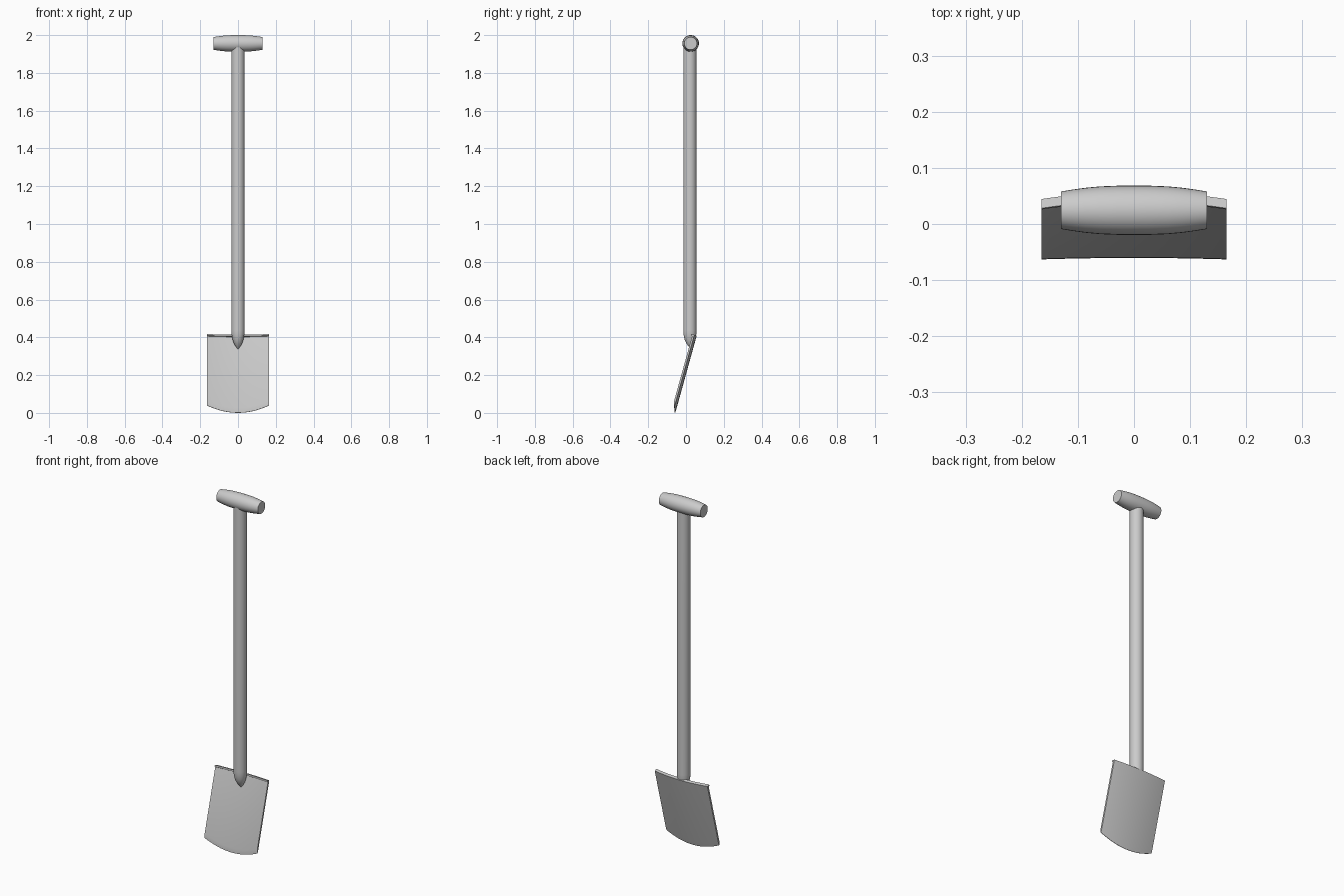
import bpy, bmesh, math

if "Cube" in bpy.data.objects:
    bpy.data.objects.remove(bpy.data.objects["Cube"])

def loft(name, rings, closed_caps=True):
    """Skin a list of equal-length closed rings and cap both ends."""
    bm = bmesh.new()
    vr = [[bm.verts.new(p) for p in r] for r in rings]
    n = len(rings[0])
    for a, b in zip(vr, vr[1:]):
        for i in range(n):
            j = (i + 1) % n
            bm.faces.new((a[i], a[j], b[j], b[i]))
    bm.faces.new(vr[0])
    bm.faces.new(vr[-1])
    bmesh.ops.recalc_face_normals(bm, faces=bm.faces[:])
    me = bpy.data.meshes.new(name)
    bm.to_mesh(me)
    bm.free()
    ob = bpy.data.objects.new(name, me)
    bpy.context.collection.objects.link(ob)
    bpy.ops.object.select_all(action='DESELECT')
    ob.select_set(True)
    bpy.context.view_layer.objects.active = ob
    bpy.ops.object.shade_smooth_by_angle(angle=math.radians(35))
    return ob

SEG = 32
ANG = [2 * math.pi * i / SEG for i in range(SEG)]

# Shaft with a rounded point that runs into the blade: (z, radius, centre y)
shaft = [(0.338, 0.001, 0.027), (0.346, 0.008, 0.026), (0.356, 0.015, 0.025),
         (0.368, 0.0215, 0.0235), (0.382, 0.027, 0.022), (0.398, 0.031, 0.021),
         (0.42, 0.0345, 0.0205), (0.44, 0.035, 0.0205), (1.95, 0.035, 0.0205)]
loft("shaft", [[(r * math.cos(a), y + r * math.sin(a), z) for a in ANG]
               for z, r, y in shaft])

# Barrel-shaped cross grip
half = [(0.13, 0.0335), (0.11, 0.0368), (0.085, 0.0402), (0.06, 0.0425), (0.03, 0.0437)]
grip = [(-x, r) for x, r in half] + [(0, 0.044)] + [(x, r) for x, r in reversed(half)]
loft("grip", [[(x, 0.0245 + r * math.cos(a), 1.956 + r * math.sin(a)) for a in ANG]
              for x, r in grip])

# Tilted, slightly dished blade: side profile swept across the width
TILT, LENGTH, THICK = math.radians(15.5), 0.425, 0.010
HALF_W, SAG, ROUND = 0.165, 0.013, 0.037

def blade_ring(s):
    low = ROUND * s * s
    profile = [(low, -0.001), (low, -0.004), (low + 0.025, -THICK),
               (LENGTH - 0.010, -THICK), (LENGTH - 0.008, -0.017),
               (LENGTH, -0.017), (LENGTH, 0), (low + 0.025, 0)]
    ring = []
    for v, n in profile:
        n -= SAG * s * s
        ring.append((HALF_W * s,
                     -0.0566 + v * math.sin(TILT) + n * math.cos(TILT),
                     v * math.cos(TILT) - n * math.sin(TILT)))
    return ring

loft("blade", [blade_ring(i / 12 - 1) for i in range(25)])
